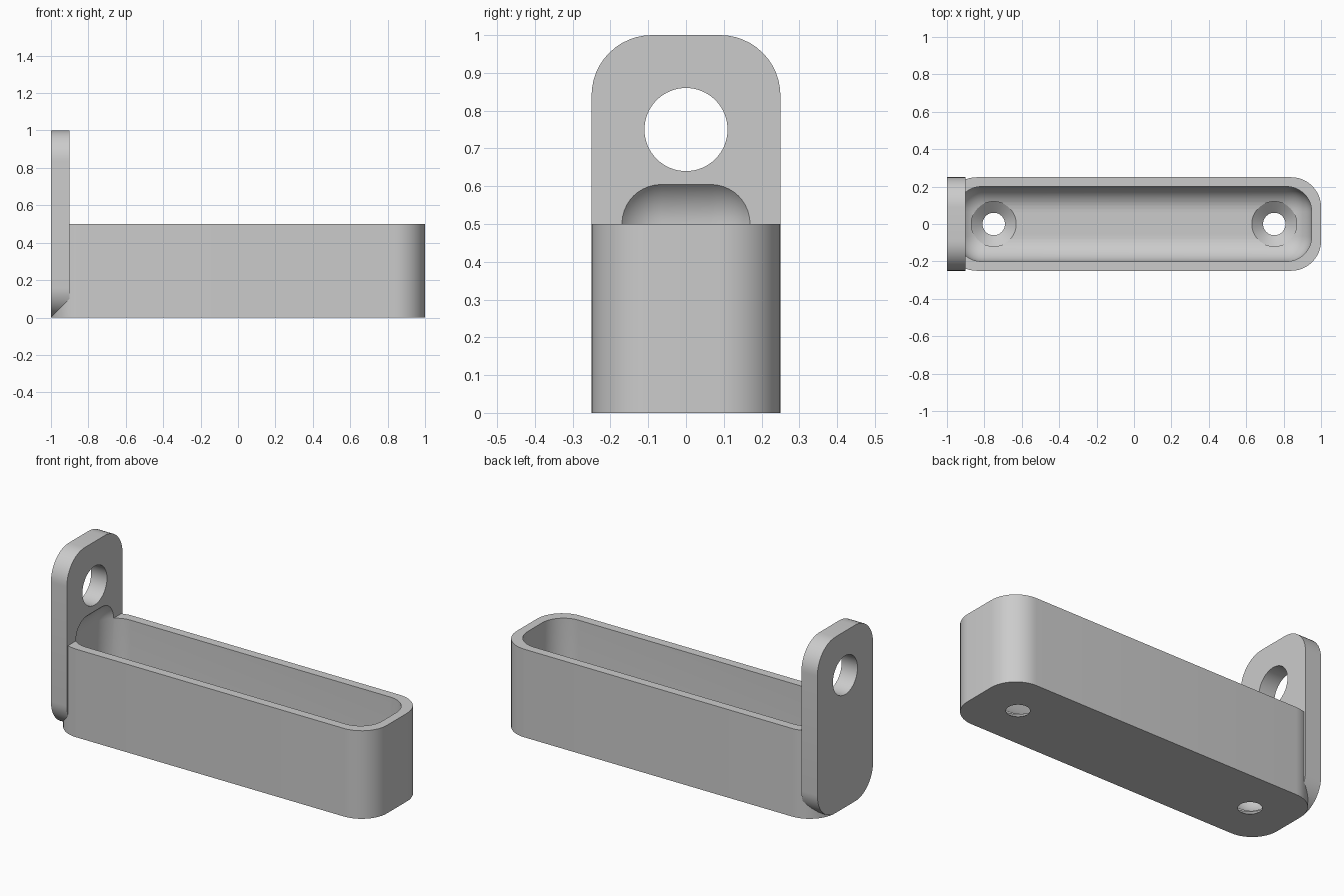
import bpy, bmesh, math
from mathutils import Vector, Matrix

if "Cube" in bpy.data.objects:
    bpy.data.objects.remove(bpy.data.objects["Cube"], do_unlink=True)

grey = bpy.data.materials.new("light_grey")
grey.use_nodes = True
grey.diffuse_color = (0.6, 0.6, 0.6, 1)
grey.node_tree.nodes["Principled BSDF"].inputs["Base Color"].default_value = (0.6, 0.6, 0.6, 1)


def make_object(name, bm):
    mesh = bpy.data.meshes.new(name)
    bmesh.ops.recalc_face_normals(bm, faces=bm.faces)
    bm.to_mesh(mesh)
    bm.free()
    mesh.materials.append(grey)
    obj = bpy.data.objects.new(name, mesh)
    bpy.context.collection.objects.link(obj)
    return obj


def rounded_box(name, low, high, radius, axis=None, segments=12):
    """Box rounded on the edges along one axis, or on every edge."""
    low, high = Vector(low), Vector(high)
    bm = bmesh.new()
    bmesh.ops.create_cube(bm, size=1)
    bmesh.ops.scale(bm, vec=high - low, verts=bm.verts)
    bmesh.ops.translate(bm, vec=(low + high) / 2, verts=bm.verts)
    edges = [e for e in bm.edges if axis is None
             or abs((e.verts[0].co - e.verts[1].co)[axis]) > 0.01]
    bmesh.ops.bevel(bm, geom=edges, offset=radius, offset_type='OFFSET',
                    segments=segments, profile=0.5, affect='EDGES')
    return make_object(name, bm)


def turned(name, profile, matrix, sides=64):
    """Solid of revolution from (radius, height) pairs."""
    bm = bmesh.new()
    rings = [[bm.verts.new(matrix @ Vector((r * math.cos(math.tau * i / sides),
                                            r * math.sin(math.tau * i / sides), h)))
              for i in range(sides)] for r, h in profile]
    for a, b in zip(rings, rings[1:]):
        for i in range(sides):
            j = (i + 1) % sides
            bm.faces.new((a[i], a[j], b[j], b[i]))
    bm.faces.new(rings[0])
    bm.faces.new(rings[-1])
    return make_object(name, bm)


def combine(target, tool, operation):
    mod = target.modifiers.new(operation.lower(), 'BOOLEAN')
    mod.operation, mod.solver, mod.object = operation, 'EXACT', tool
    bpy.context.view_layer.objects.active = target
    bpy.ops.object.modifier_apply(modifier=mod.name)
    bpy.data.objects.remove(tool, do_unlink=True)


# Long tray with an upright mounting plate at one end
tray = rounded_box("tray_with_mounting_plate", (-1, -0.25, 0), (1, 0.25, 0.5), 0.16, axis=2)
plate = rounded_box("mounting_plate", (-1, -0.25, 0), (-0.9, 0.25, 1), 0.16, axis=0)
combine(tray, plate, 'UNION')

# Filleted cavity, which also scoops into the plate
cavity = rounded_box("cavity", (-0.95, -0.2, 0.05), (0.95, 0.2, 0.635), 0.135)
combine(tray, cavity, 'DIFFERENCE')

# Countersunk holes in the floor
for x in (-0.75, 0.75):
    hole = turned("floor_hole", [(0.06, -0.1), (0.06, 0), (0.12, 0.05), (0.12, 0.2)],
                  Matrix.Translation((x, 0, 0)))
    combine(tray, hole, 'DIFFERENCE')

# Round hanging hole through the plate
hanger = turned("plate_hole", [(0.11, -0.2), (0.11, 0.2)],
                Matrix.Translation((-0.95, 0, 0.75)) @ Matrix.Rotation(math.pi / 2, 4, 'Y'))
combine(tray, hanger, 'DIFFERENCE')

# Smooth fillets, crisp edges
bpy.ops.object.select_all(action='DESELECT')
tray.select_set(True)
bpy.context.view_layer.objects.active = tray
bpy.ops.object.shade_smooth_by_angle(angle=math.radians(25))
